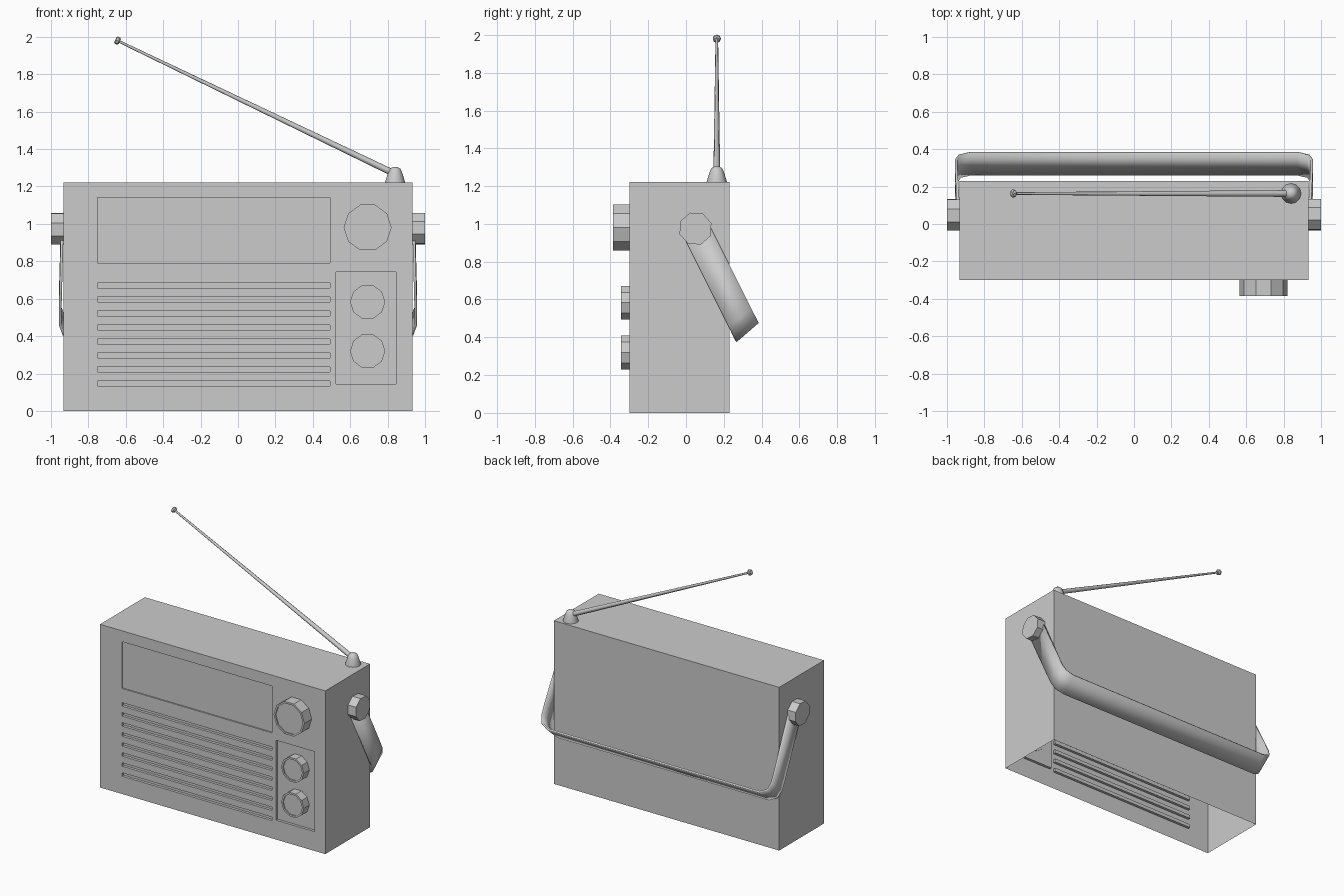
import bpy, bmesh, math
from mathutils import Vector, Matrix

if "Cube" in bpy.data.objects:
    bpy.data.objects.remove(bpy.data.objects["Cube"])

W, FRONT, BACK, H = 0.933, -0.30, 0.23, 1.222


def finish(name, bm, smooth=None):
    bmesh.ops.remove_doubles(bm, verts=bm.verts, dist=1e-5)
    bmesh.ops.recalc_face_normals(bm, faces=bm.faces)
    me = bpy.data.meshes.new(name)
    bm.to_mesh(me)
    bm.free()
    ob = bpy.data.objects.new(name, me)
    bpy.context.collection.objects.link(ob)
    if smooth:
        bpy.ops.object.select_all(action='DESELECT')
        ob.select_set(True)
        bpy.context.view_layer.objects.active = ob
        bpy.ops.object.shade_smooth_by_angle(angle=math.radians(smooth))
    return ob


def quad(bm, *pts):
    bm.faces.new([bm.verts.new(p) for p in pts])


def lathe(bm, profile, origin, axis, sides, turn=0.0):
    """Rings of (radius, distance along axis), capped at both ends."""
    rot = Vector(axis).to_track_quat('Z', 'Y').to_matrix().to_4x4()
    m = Matrix.Translation(origin) @ rot @ Matrix.Rotation(turn, 4, 'Z')
    rings = []
    for r, h in profile:
        rings.append([bm.verts.new(m @ Vector((r * math.cos(2 * math.pi * k / sides),
                                               r * math.sin(2 * math.pi * k / sides), h)))
                      for k in range(sides)])
    for a, b in zip(rings, rings[1:]):
        for k in range(sides):
            n = (k + 1) % sides
            bm.faces.new((a[k], a[n], b[n], b[k]))
    bm.faces.new(rings[0][::-1])
    bm.faces.new(rings[-1])


# Case: thin shell open underneath, front pressed in for dial, grille and panel
recesses = [(-0.752, 0.492, 0.79, 1.14, 0.01), (0.525, 0.845, 0.145, 0.743, 0.02)]
for i in range(8):
    z = 0.146 + 0.075 * i
    recesses.append((-0.752, 0.492, z - 0.013, z + 0.013, 0.02))
xs = sorted({-W, W} | {v for r in recesses for v in r[:2]})
zs = sorted({0.0, H} | {v for r in recesses for v in r[2:4]})


def depth(i, j):
    if not (0 <= i < len(xs) - 1 and 0 <= j < len(zs) - 1):
        return 0
    x, z = (xs[i] + xs[i + 1]) / 2, (zs[j] + zs[j + 1]) / 2
    return sum(d for a, b, c, e, d in recesses if a < x < b and c < z < e)


bm = bmesh.new()
for i in range(len(xs) - 1):
    for j in range(len(zs) - 1):
        x0, x1, z0, z1 = xs[i], xs[i + 1], zs[j], zs[j + 1]
        y = FRONT + depth(i, j)
        quad(bm, (x0, y, z0), (x1, y, z0), (x1, y, z1), (x0, y, z1))
        yr, yu = FRONT + depth(i + 1, j), FRONT + depth(i, j + 1)
        if abs(yr - y) > 1e-6:
            quad(bm, (x1, y, z0), (x1, yr, z0), (x1, yr, z1), (x1, y, z1))
        if abs(yu - y) > 1e-6:
            quad(bm, (x0, y, z1), (x1, y, z1), (x1, yu, z1), (x0, yu, z1))
for s in (-W, W):
    quad(bm, (s, FRONT, 0), (s, BACK, 0), (s, BACK, H), (s, FRONT, H))
quad(bm, (-W, BACK, 0), (W, BACK, 0), (W, BACK, H), (-W, BACK, H))
quad(bm, (-W, FRONT, H), (W, FRONT, H), (W, BACK, H), (-W, BACK, H))
finish("radio_case", bm)

# Front knobs with slightly dished faces
for name, z, r, y0, y1 in (("tuning_knob", 0.981, 0.128, -0.295, -0.386),
                           ("volume_knob", 0.583, 0.094, -0.275, -0.345),
                           ("tone_knob", 0.32, 0.094, -0.275, -0.345)):
    bm = bmesh.new()
    n = y0 - y1
    lathe(bm, [(r, 0), (r, n), (r - 0.014, n), (r - 0.014, n - 0.008)],
          (0.693, y0, z), (0, -1, 0), 10)
    finish(name, bm)

# Handle pivots on both sides
PIVOT_Y, PIVOT_Z = 0.05, 0.975
for name, s in (("left_pivot", -1), ("right_pivot", 1)):
    bm = bmesh.new()
    lathe(bm, [(0.089, 0), (0.089, 0.075)], (s * 0.925, PIVOT_Y, PIVOT_Z),
          (s, 0, 0), 8, math.radians(19))
    finish(name, bm)

# Carrying handle: flat strap hanging back, (x, back-edge reach, front-edge reach)
half = [(0.940, 0.0, 0.0), (0.951, 0.44, 0.465), (0.950, 0.51, 0.54),
        (0.932, 0.562, 0.597), (0.875, 0.59, 0.628)]
path = half + [(-x, a, b) for x, a, b in reversed(half)]
down, across = Vector((0, 0.447, -0.894)), Vector((0, 0.894, 0.447))
pivot = Vector((0, PIVOT_Y, PIVOT_Z))
bm = bmesh.new()
rows = []
for x, a, b in path:
    base = pivot + Vector((x, 0, 0))
    rows.append((bm.verts.new(base + down * a + across * 0.075),
                 bm.verts.new(base + down * b - across * 0.075)))
for p, q in zip(rows, rows[1:]):
    bm.faces.new((p[0], p[1], q[1], q[0]))
handle = finish("carry_handle", bm, 50)
mod = handle.modifiers.new("thickness", 'SOLIDIFY')
mod.thickness = 0.014
mod.offset = 0

# Antenna: domed foot, tapering rod and tip
foot = Vector((0.84, 0.163, H))
tip = Vector((-0.645, 0.163, 1.98))
bm = bmesh.new()
lathe(bm, [(0.054, -0.005), (0.054, 0), (0.037, 0.055), (0.029, 0.072), (0.012, 0.083)],
      foot, (0, 0, 1), 12)
finish("antenna_foot", bm, 40)
start = foot + Vector((0, 0, 0.045))
rod = tip - start
n = rod.length
bm = bmesh.new()
lathe(bm, [(0.018, 0), (0.007, n - 0.01)], start, rod, 8)
finish("antenna_rod", bm, 50)
bm = bmesh.new()
lathe(bm, [(0.014, -0.014), (0.021, -0.007), (0.021, 0.007), (0.014, 0.012)], tip, rod, 8)
finish("antenna_tip", bm)
